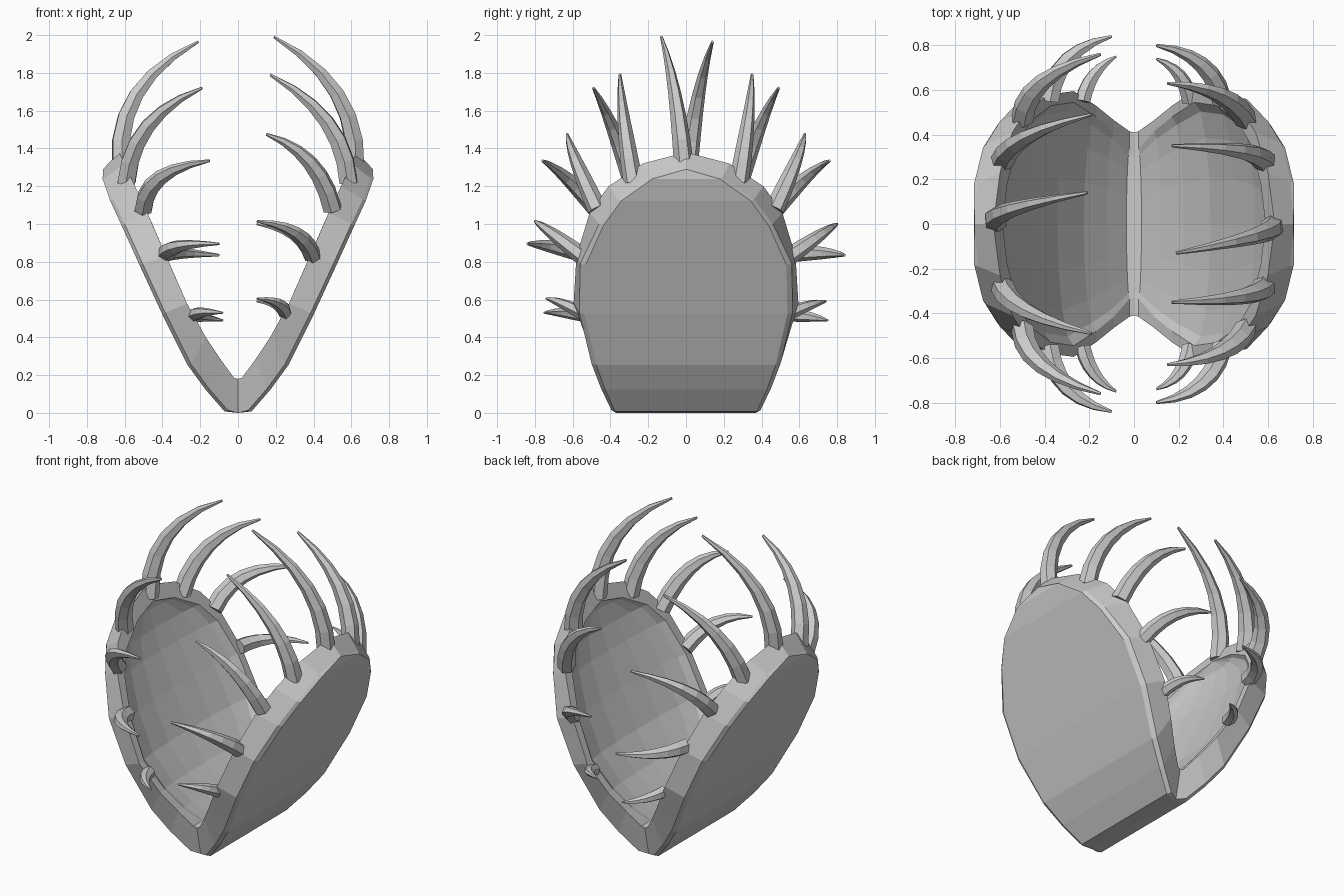
import bpy, bmesh, math
from mathutils import Vector

if "Cube" in bpy.data.objects:
    bpy.data.objects.remove(bpy.data.objects["Cube"])

# Half outlines of one lobe, hinge to tip: outer edge and inner rim edge (x, y, z)
OUTER = [(0, .37, 0), (.055, .395, .015), (.155, .45, .13), (.25, .50, .26), (.385, .565, .53),
         (.505, .56, .79), (.60, .46, 1.0), (.66, .36, 1.13), (.70, .19, 1.245), (.715, 0, 1.29)]
INNER = [(0, .41, .18), (.02, .415, .185), (.09, .465, .28), (.17, .53, .40), (.27, .595, .58),
         (.38, .58, .83), (.48, .51, 1.06), (.545, .41, 1.20), (.60, .23, 1.32), (.63, 0, 1.38)]
DEPTH = [0, .015, .035, .06, .08, .085, .085, .07, .045, 0]
NORMAL = Vector((.91, 0, -.41))      # outward from a lobe
DOWN = Vector((-.41, 0, -.91))       # down the lobe towards the hinge


def finish(bm, name):
    bmesh.ops.remove_doubles(bm, verts=bm.verts, dist=1e-4)
    bmesh.ops.recalc_face_normals(bm, faces=bm.faces)
    me = bpy.data.meshes.new(name)
    bm.to_mesh(me)
    bm.free()
    ob = bpy.data.objects.new(name, me)
    bpy.context.collection.objects.link(ob)
    return ob


def bridge(bm, rings):
    for a, b in zip(rings, rings[1:]):
        for j in range(len(a)):
            k = (j + 1) % len(a)
            bm.faces.new((a[j], a[k], b[k], b[j]))


# Two hollow lobes joined at the hinge: each row is a closed loop across the lobe
bm = bmesh.new()
rows = []
cols = [math.cos(math.pi * k / 8) for k in range(9)]
for i, (o, c, d) in enumerate(zip(OUTER, INNER, DEPTH)):
    o, c = Vector(o), Vector(c)
    lip = c + DOWN * .10 * max(0, (i - 4) / 5)
    lip.y = max(0, c.y - (.08 if i < 2 else .05))
    loop = []
    for u in cols:                                   # bowl, +y to -y
        p = lip + NORMAL * d * math.sqrt(max(0, 1 - u * u))
        p.y = lip.y * u
        loop.append(p)
    loop += [Vector((c.x, -c.y, c.z)), Vector((o.x, -o.y, o.z))]
    bulge = .018 if 0 < i < 9 else 0
    for u in (-.95, -.5, 0, .5, .95):                # outer face, -y to +y
        p = o + NORMAL * bulge
        p.y = o.y * u
        loop.append(p)
    loop += [o, c]
    rows.append([bm.verts.new(p) for p in loop])
bridge(bm, rows)
shell = finish(bm, "trap_lobes")
mirror = shell.modifiers.new("Mirror", 'MIRROR')
mirror.merge_threshold = .001


def add_tooth(bm, base, ctrl, tip, radius, sides=6, steps=7):
    """Curved tapering spike along a quadratic curve, deepest in its bending plane."""
    base, ctrl, tip = Vector(base), Vector(ctrl), Vector(tip)
    bend = (ctrl - base).cross(tip - ctrl).normalized()
    rings = []
    for s in range(steps):
        t = s / (steps - 1)
        p = base * (1 - t) ** 2 + ctrl * 2 * t * (1 - t) + tip * t * t
        tan = ((ctrl - base) * (1 - t) + (tip - ctrl) * t).normalized()
        side = bend.cross(tan)
        wide = bend * radius * (1 - .86 * t ** 1.3)
        deep = side * radius * (1 - .86 * t ** 2.1)
        rings.append([bm.verts.new(p + wide * math.cos(a) + deep * math.sin(a))
                      for a in (2 * math.pi * k / sides for k in range(sides))])
    bridge(bm, rings)
    bm.faces.new(rings[0])
    bm.faces.new(rings[-1])


# Teeth: base, control, tip, radius, drop of the back copy; all but the first repeat at the back
RIGHT = [((.62, -.01, 1.30), (.64, -.05, 1.74), (.19, -.13, 1.99), .053, 0),
         ((.585, -.28, 1.22), (.56, -.34, 1.58), (.17, -.35, 1.79), .053, 0),
         ((.50, -.47, 1.08), (.43, -.61, 1.38), (.15, -.63, 1.475), .052, 0),
         ((.395, -.55, .83), (.35, -.76, .99), (.10, -.80, 1.015), .047, .015),
         ((.25, -.55, .53), (.23, -.69, .60), (.10, -.74, .605), .037, .015)]
LEFT = [((-.62, .01, 1.30), (-.66, .06, 1.74), (-.21, .14, 1.965), .053, 0),
        ((-.59, -.28, 1.22), (-.56, -.40, 1.57), (-.19, -.49, 1.72), .053, 0),
        ((-.50, -.47, 1.08), (-.49, -.66, 1.29), (-.15, -.76, 1.335), .052, 0),
        ((-.38, -.55, .845), (-.35, -.78, .90), (-.10, -.84, .895), .047, .06),
        ((-.23, -.55, .52), (-.20, -.69, .54), (-.08, -.75, .53), .037, .04)]
for name, teeth in (("right_teeth", RIGHT), ("left_teeth", LEFT)):
    bm = bmesh.new()
    for n, (b, c, t, r, drop) in enumerate(teeth):
        add_tooth(bm, b, c, t, r)
        if n:
            back = [(p[0], -p[1], p[2] - drop * k) for p, k in ((b, 0), (c, .8), (t, 1))]
            add_tooth(bm, *back, r)
    finish(bm, name)
